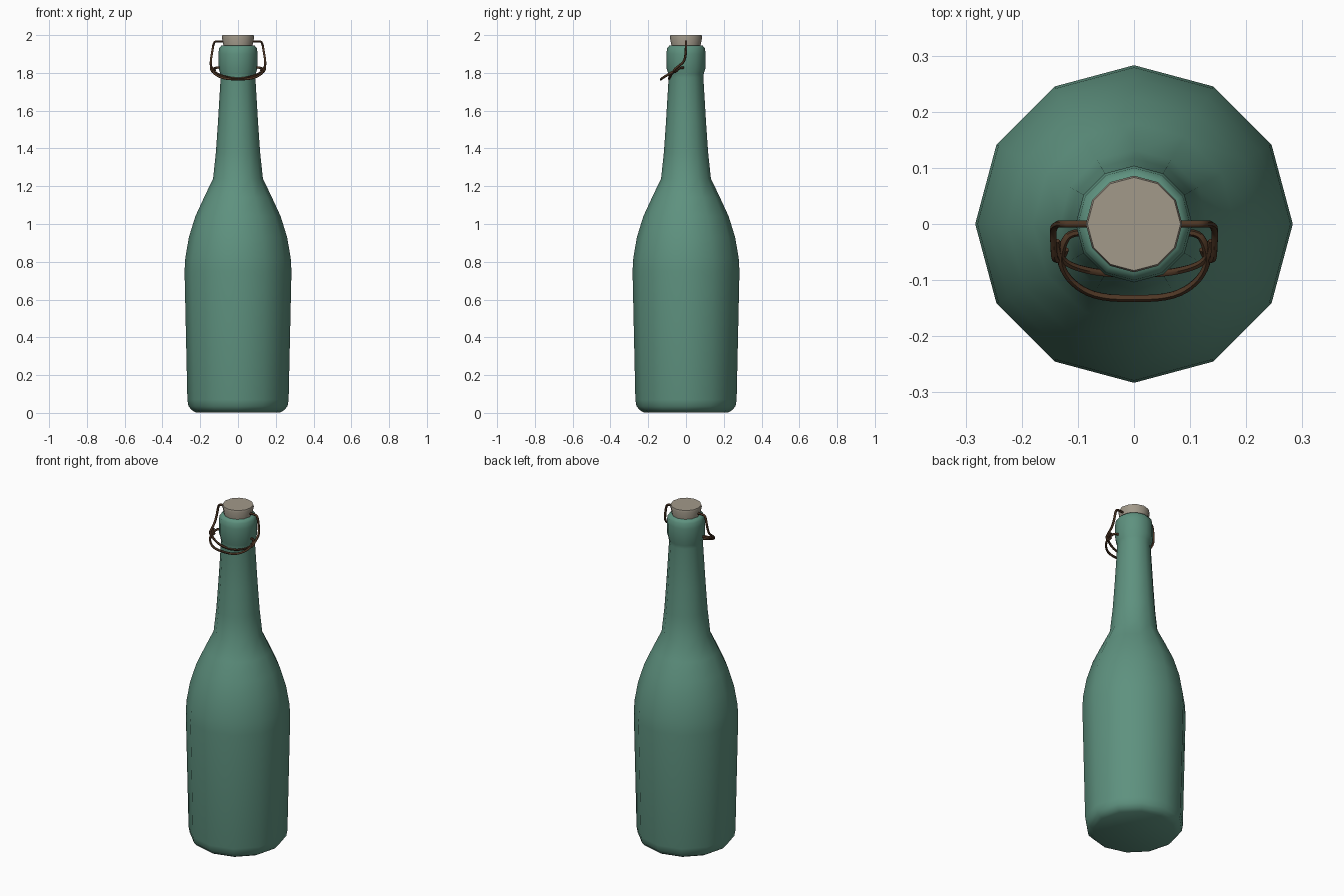
import bpy, bmesh, math

if "Cube" in bpy.data.objects:
    bpy.data.objects.remove(bpy.data.objects["Cube"])

def material(name, rgb):
    m = bpy.data.materials.new(name)
    m.diffuse_color = (*rgb, 1)
    m.use_nodes = True
    m.node_tree.nodes["Principled BSDF"].inputs["Base Color"].default_value = m.diffuse_color
    return m

GREEN = material("green glass", (0.112, 0.285, 0.212))
CORK = material("pale cork", (0.36, 0.32, 0.255))
WIRE = material("brown wire", (0.075, 0.037, 0.018))

def lathe(name, profile, mat, angle, sides=12):
    """Revolve (radius, z) points and close both ends."""
    bm = bmesh.new()
    rings = [[bm.verts.new((r * math.cos(2 * math.pi * i / sides),
                            r * math.sin(2 * math.pi * i / sides), z))
              for i in range(sides)] for r, z in profile]
    for a, b in zip(rings, rings[1:]):
        for i in range(sides):
            j = (i + 1) % sides
            bm.faces.new((a[i], a[j], b[j], b[i]))
    bm.faces.new(rings[0][::-1])
    bm.faces.new(rings[-1])
    me = bpy.data.meshes.new(name)
    bm.to_mesh(me)
    bm.free()
    me.materials.append(mat)
    ob = bpy.data.objects.new(name, me)
    bpy.context.collection.objects.link(ob)
    bpy.ops.object.select_all(action='DESELECT')
    ob.select_set(True)
    bpy.context.view_layer.objects.active = ob
    bpy.ops.object.shade_smooth_by_angle(angle=math.radians(angle))
    return ob

def wire(name, paths, radius=0.0065):
    """Round wire swept along smooth paths."""
    cu = bpy.data.curves.new(name, 'CURVE')
    cu.dimensions = '3D'
    cu.bevel_depth = radius
    cu.bevel_resolution = 1
    cu.resolution_u = 4
    cu.use_fill_caps = True
    for pts in paths:
        sp = cu.splines.new('NURBS')
        sp.points.add(len(pts) - 1)
        for p, co in zip(sp.points, pts):
            p.co = (*co, 1)
        sp.use_endpoint_u = True
        sp.order_u = 3
    cu.materials.append(WIRE)
    ob = bpy.data.objects.new(name, cu)
    bpy.context.collection.objects.link(ob)
    bpy.ops.object.select_all(action='DESELECT')
    ob.select_set(True)
    bpy.context.view_layer.objects.active = ob
    bpy.ops.object.convert(target='MESH')
    bpy.ops.object.shade_smooth_by_angle(angle=math.radians(60))

def mirrored(half):
    """Continue a half path (ending on x = 0) to the other side."""
    return half + [(-x, y, z) for x, y, z in half[-2::-1]]

# glass body, neck and lip
lathe("bottle", [
    (0.225, 0.003), (0.245, 0.015), (0.262, 0.035), (0.268, 0.07), (0.283, 0.75),
    (0.279, 0.82), (0.260, 0.93), (0.226, 1.04), (0.180, 1.14), (0.132, 1.24),
    (0.117, 1.38), (0.106, 1.54), (0.092, 1.775), (0.094, 1.795), (0.103, 1.825),
    (0.104, 1.90), (0.100, 1.93), (0.088, 1.945)], GREEN, 60)

# stopper
lathe("stopper", [(0.072, 1.92), (0.086, 1.99), (0.083, 2.0)], CORK, 40)

# bail: from the stopper down each side, hooked round the lever
wire("bail_wire", [
    [(s * x, y, z) for x, y, z in [
        (0.07, 0.0, 1.965), (0.105, 0.0, 1.968), (0.128, 0.0, 1.965),
        (0.137, 0.0, 1.91), (0.145, -0.008, 1.86), (0.143, -0.04, 1.835),
        (0.142, -0.065, 1.815), (0.128, -0.062, 1.80), (0.122, -0.045, 1.815)]]
    for s in (1, -1)])

# lever: pivots in the lip and swings out in front
wire("lever_wire", [mirrored([
    (0.085, -0.015, 1.828), (0.113, -0.014, 1.828), (0.127, -0.035, 1.825),
    (0.133, -0.07, 1.805), (0.112, -0.105, 1.785), (0.07, -0.13, 1.769),
    (0.0, -0.134, 1.765)])])

# inner loop lying against the neck
wire("neck_wire", [mirrored([
    (0.138, -0.03, 1.83), (0.136, -0.055, 1.815), (0.115, -0.075, 1.797),
    (0.06, -0.088, 1.775), (0.0, -0.090, 1.768)])])
